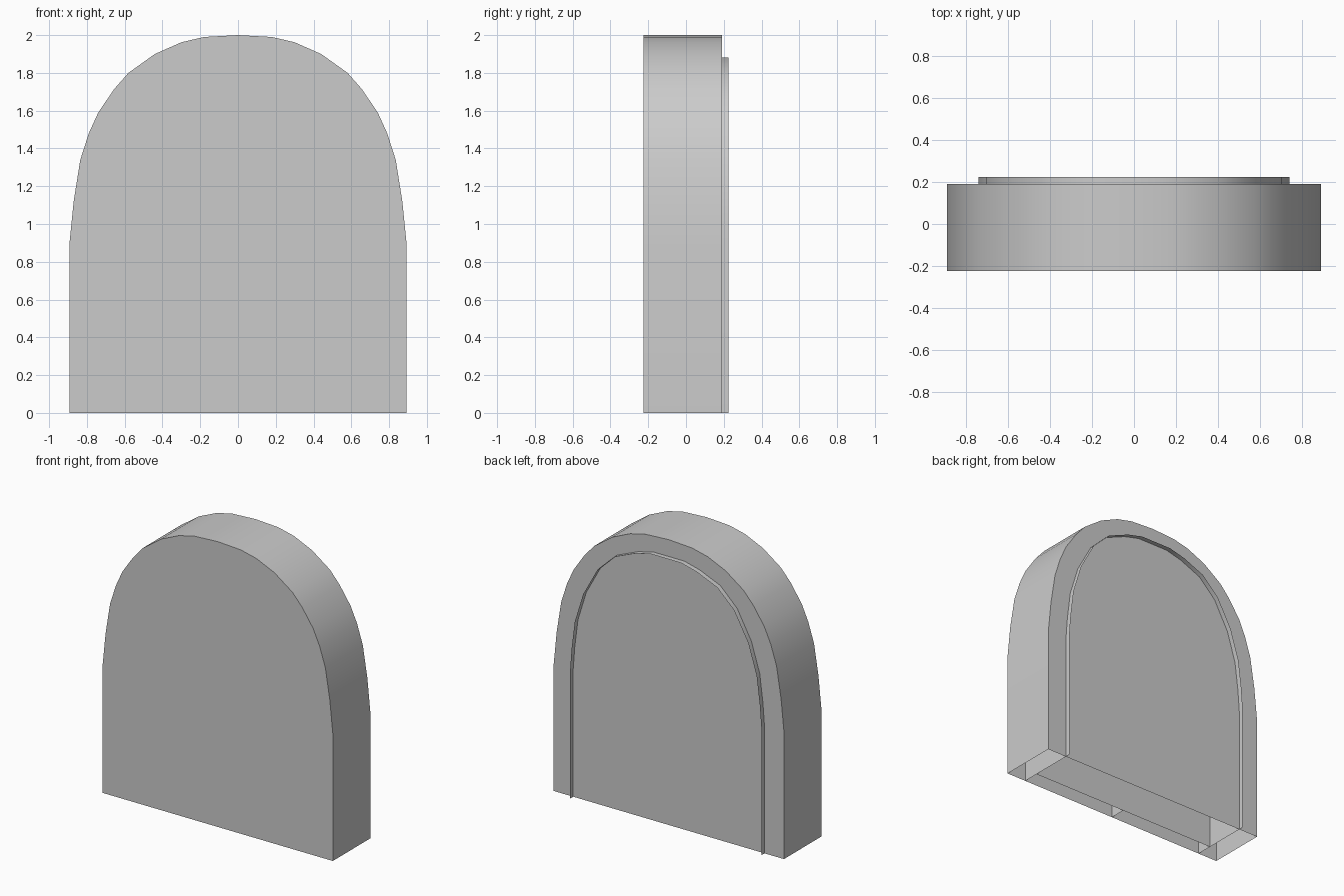
import bpy, bmesh, math

if "Cube" in bpy.data.objects:
    bpy.data.objects.remove(bpy.data.objects["Cube"])

# Right half of each arch outline (x, z), foot to crown
OUTER = [(.893, 0), (.893, .89), (.87, 1.12), (.835, 1.34), (.79, 1.48), (.74, 1.59),
         (.655, 1.715), (.58, 1.80), (.44, 1.90), (.30, 1.962), (.18, 1.99), (0, 2)]
INNER = [(.742, 0), (.742, .89), (.73, 1.05), (.705, 1.25), (.64, 1.46), (.53, 1.66),
         (.40, 1.785), (.24, 1.852), (.12, 1.882), (0, 1.882)]
FRONT, MIDDLE, BACK, LIP = -.225, -.11, .19, .225


def full(half):
    return half + [(-x, z) for x, z in reversed(half[:-1])]


def finish(name, bm):
    mesh = bpy.data.meshes.new(name)
    bm.to_mesh(mesh)
    bm.free()
    ob = bpy.data.objects.new(name, mesh)
    bpy.context.collection.objects.link(ob)
    bpy.ops.object.select_all(action='DESELECT')
    ob.select_set(True)
    bpy.context.view_layer.objects.active = ob
    bpy.ops.object.shade_smooth_by_angle(angle=math.radians(30))
    return ob


def ring(bm, half, y):
    return [bm.verts.new((x, y, z)) for x, z in full(half)]


def wall(bm, a, b):
    # open strip along the arch; the foot stays open
    for i in range(len(a) - 1):
        bm.faces.new((a[i], b[i], b[i + 1], a[i + 1]))


# Outer shell: front face, curved side wall and flat back, open underneath
bm = bmesh.new()
front, back = ring(bm, OUTER, FRONT), ring(bm, OUTER, BACK)
bm.faces.new(front)
bm.faces.new(back[::-1])
wall(bm, front, back)
bmesh.ops.recalc_face_normals(bm, faces=bm.faces)
finish("outer_shell", bm)

# Thin inner arch wall, running from the front through the back as a raised lip
bm = bmesh.new()
wall(bm, ring(bm, INNER, FRONT), ring(bm, INNER, LIP))
finish("inner_arch", bm)

# Inner dividing wall
bm = bmesh.new()
bm.faces.new(ring(bm, INNER, MIDDLE)[::-1])
finish("inner_wall", bm)

# Centre partition between the front face and the dividing wall
bm = bmesh.new()
bm.faces.new([bm.verts.new((0, y, z)) for y, z in
              ((FRONT, 0), (MIDDLE, 0), (MIDDLE, 1.88), (FRONT, 1.88))])
finish("centre_partition", bm)
